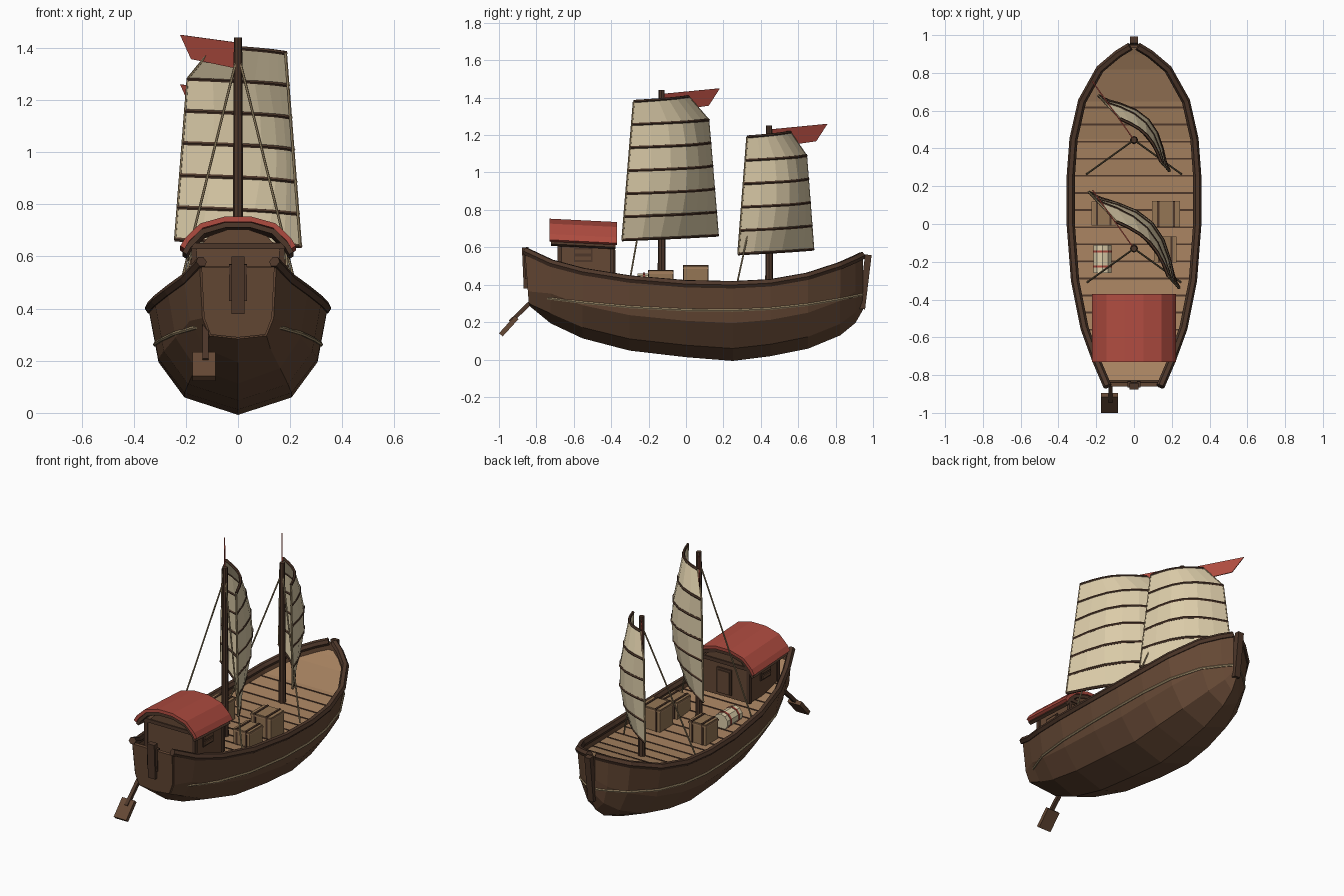
import bpy, bmesh, math
from mathutils import Vector

if "Cube" in bpy.data.objects:
    bpy.data.objects.remove(bpy.data.objects["Cube"])

def material(name, r, g, b):
    m = bpy.data.materials.new(name)
    m.diffuse_color = (r, g, b, 1)
    m.use_nodes = True
    m.node_tree.nodes["Principled BSDF"].inputs["Base Color"].default_value = m.diffuse_color
    return m

HULL = material("hull_brown", .13, .065, .035)
DARK = material("dark_wood", .075, .038, .023)
DECK = material("deck_tan", .38, .22, .115)
CRATE = material("crate_tan", .30, .18, .09)
ROPE = material("rope", .36, .27, .15)
CLOTH = material("sail_cloth", .72, .61, .40)
RED = material("red", .42, .07, .05)

def mesh(name, verts, faces, mat, thick=0):
    me = bpy.data.meshes.new(name)
    me.from_pydata([tuple(v) for v in verts], [], faces)
    bm = bmesh.new()
    bm.from_mesh(me)
    bmesh.ops.remove_doubles(bm, verts=bm.verts, dist=1e-5)
    bmesh.ops.recalc_face_normals(bm, faces=bm.faces)
    bm.to_mesh(me)
    bm.free()
    ob = bpy.data.objects.new(name, me)
    bpy.context.collection.objects.link(ob)
    me.materials.append(mat)
    if thick:
        s = ob.modifiers.new("thickness", 'SOLIDIFY')
        s.thickness, s.offset = thick, 0
    return ob

def grid(name, rows, mat, thick=0):
    n = len(rows[0])
    faces = [(i*n+j, i*n+j+1, (i+1)*n+j+1, (i+1)*n+j)
             for i in range(len(rows)-1) for j in range(n-1)]
    return mesh(name, [p for r in rows for p in r], faces, mat, thick)

def tube(name, pts, r, mat, res=1):
    cu = bpy.data.curves.new(name, 'CURVE')
    cu.dimensions, cu.bevel_depth, cu.bevel_resolution, cu.use_fill_caps = '3D', r, res, True
    sp = cu.splines.new('POLY')
    sp.points.add(len(pts)-1)
    for p, q in zip(sp.points, pts):
        p.co = (*q, 1)
    tmp = bpy.data.objects.new(name, cu)
    me = bpy.data.meshes.new_from_object(tmp)
    bpy.data.objects.remove(tmp)
    ob = bpy.data.objects.new(name, me)
    bpy.context.collection.objects.link(ob)
    me.materials.clear()
    me.materials.append(mat)
    me.polygons.foreach_set("use_smooth", [False]*len(me.polygons))
    return ob

def box(name, c, size, mat):
    v = [(c[0]+x*size[0]/2, c[1]+y*size[1]/2, c[2]+z*size[2]/2)
         for x in (-1, 1) for y in (-1, 1) for z in (-1, 1)]
    return mesh(name, v, [(0,1,3,2), (4,6,7,5), (0,4,5,1), (2,3,7,6), (0,2,6,4), (1,5,7,3)], mat)

def beam(name, a, b, wide, deep, mat):
    a, b = Vector(a), Vector(b)
    ob = box(name, (0, 0, 0), (wide, deep, (b-a).length), mat)
    ob.location = (a+b)/2
    ob.rotation_euler.x = -math.atan2(b.y-a.y, b.z-a.z)
    return ob

def cone(name, base, r1, r2, h, mat, n=8):
    bpy.ops.mesh.primitive_cone_add(vertices=n, radius1=r1, radius2=r2, depth=h,
                                    location=(base[0], base[1], base[2]+h/2))
    ob = bpy.context.object
    ob.name = name
    ob.data.materials.append(mat)
    return ob

# hull stations: y, half width, sheer height, keel height
ST = [(-.83, .14, .56, .29), (-.72, .20, .51, .20), (-.55, .262, .465, .12),
      (-.3, .312, .425, .055), (0, .335, .40, .02), (.25, .335, .395, 0),
      (.45, .32, .405, .025), (.65, .275, .44, .065), (.82, .18, .495, .135),
      (.90, .085, .53, .20), (.94, .02, .55, .27)]

def at(y):
    for a, b in zip(ST, ST[1:]):
        if y <= b[0]:
            t = (y-a[0])/(b[0]-a[0])
            return [a[i]+(b[i]-a[i])*t for i in (1, 2, 3)]
    return list(ST[-1][1:])

def section(y, w, s, k, stern=False):
    half = [(.75, .04), (.93, .28), (1, 1)] if stern else [(.6, .165), (.89, .5), (1, 1)]
    pts = [(-f, t) for f, t in half[::-1]] + [(0, 0)] + half
    return [(f*w, y-(.02*t if stern else 0), k+(s-k)*t) for f, t in pts]

rows = [section(*s, stern=i == 0) for i, s in enumerate(ST)]
grid("hull", rows, HULL, .015)
mesh("transom", rows[0], [tuple(range(7))], HULL, .02)
mesh("bow_plate", rows[-1], [tuple(range(7))], HULL, .015)

# deck and plank seams
grid("deck", [[(-w*.97, y, s-.045), (w*.97, y, s-.045)] for y, w, s, k in ST], DECK, .01)
for i in range(15):
    y = -.65+i*.0905
    w, s, _ = at(y)
    box("plank_seam", (0, y, s-.04), (w*1.9, .009, .006), DARK)

# rails and rope wales on both sides
for sx in (-1, 1):
    tube("rail", [(sx*w, y-(.03 if i == 0 else 0), s+.005+(.015 if i == 0 else 0))
                  for i, (y, w, s, k) in enumerate(ST)], .022, DARK)
    wale = []
    for y, w, s, k in ST:
        z = .262 + (.085*((y-.2)/.74)**2 if y > .2 else .08*((y-.2)/1.03)**2)
        t = (z-k)/(s-k)
        f = .89+.11*(t-.5)/.5 if t > .5 else .6+.29*(t-.165)/.335
        wale.append((sx*(w*f+.008), y, z))
    tube("wale", wale, .008, ROPE)

# stem and stern posts
beam("stem_post", (0, .94, .27), (0, .975, .56), .04, .035, DARK)
beam("stern_post", (0, -.85, .38), (0, -.86, .60), .05, .035, DARK)
for sx in (-1, 1):
    beam("stern_cheek", (sx*.025, -.845, .43), (sx*.025, -.85, .57), .02, .03, DARK)

# steering oar
beam("oar_shaft", (-.125, -.79, .345), (-.125, -.94, .20), .022, .022, DARK)
beam("oar_blade", (-.13, -.905, .225), (-.13, -.99, .132), .088, .026, HULL)

# cabin
box("cabin", (0, -.535, .535), (.34, .29, .23), HULL)
for x in (-.168, .168):
    for y in (-.675, -.395):
        box("cabin_post", (x, y, .535), (.022, .022, .23), DARK)
    box("window", (x*1.02, -.55, .56), (.012, .10, .075), DARK)
    for z in (-.018, .018):
        box("window_slat", (x*1.06, -.55, .56+z), (.012, .085, .02), HULL)
for y in (-.682, -.388):
    box("cabin_beam", (0, y, .64), (.36, .02, .022), DARK)
box("door", (0, -.386, .52), (.10, .012, .16), DARK)
box("door_panel", (0, -.381, .515), (.078, .01, .14), HULL)
arc = [(-.213, .625), (-.195, .655), (-.14, .708), (-.05, .733),
       (.05, .733), (.14, .708), (.195, .655), (.213, .625)]
grid("cabin_roof", [[(x, y, z+d) for x, z in arc] for y, d in ((-.73, .01), (-.37, -.008))], RED, .02)
grid("roof_lining", [[(x*.96, y, z-.022+d) for x, z in arc]
                     for y, d in ((-.722, .01), (-.378, -.008))], DARK, .02)
mesh("gables", [(x*.8, y, max(z-.03, .62)) for y in (-.68, -.39) for x, z in arc],
     [tuple(range(8)), tuple(range(8, 16))], HULL, .01)

# crates with straps, and a lying barrel
for x, y, sx, sy, top in ((.17, .052, .14, .13, .50), (-.16, .055, .12, .12, .49),
                          (.165, -.135, .11, .13, .475)):
    h = top-.35
    box("crate", (x, y, .35+h/2), (sx, sy, h), CRATE)
    for d in (-.3, .3):
        box("crate_strap", (x+d*sx, y, .352+h/2), (.012, sy+.008, h+.004), DARK)
    box("crate_lid", (x, y, top-.012), (sx+.008, sy+.008, .01), DECK)
bar = cone("barrel", (-.167, -.185, .335), .05, .05, .15, CLOTH, 10)
bar.rotation_euler.x = math.pi/2
for d in (-.04, .04):
    hoop = cone("barrel_hoop", (-.167, -.185+d, .405), .053, .053, .012, RED, 10)
    hoop.rotation_euler.x = math.pi/2

# masts, battened sails, pennants and stays
S, N = Vector((.685, -.728, 0)), Vector((.728, .685, 0))

def rig(name, my, top, cy, half, z0, z1, nb, bulge):
    cone(name+"_mast", (0, my, .34), .022, .016, top-.34, DARK)
    def point(u, v):
        lo, hi = -half*(1-.24*v), half*(1-.24*v)
        if v > .99:
            lo = -half*.38
        s = lo+(hi-lo)*u
        b = bulge*math.sin(math.pi*u)*(.4+.6*math.sin(math.pi*v))
        return Vector((0, cy, z0+(z1-z0)*v+.025*(1-u))) + S*s + N*b
    rows = [[point(u/6, i/nb) for u in range(7)] for i in range(nb+1)]
    grid(name+"_sail", rows, CLOTH, .008)
    for r in rows:
        tube(name+"_batten", r, .009, DARK)
    for e in (0, -1):
        tube(name+"_bolt_rope", [r[e] for r in rows], .006, ROPE)
    mesh(name+"_pennant", [(0, my, top-.02), (-.22, my+.31, top+.01),
                           (-.178, my+.25, top-.083), (0, my, top-.12)], [(0, 1, 2, 3)], RED, .006)
    for sx in (-1, 1):
        x, y = sx*.25, my-.18
        tube(name+"_stay", [(0, my, top-.06), (x, y, .37)], .005, ROPE)

rig("main", -.13, 1.44, -.085, .35, .64, 1.38, 6, .13)
rig("fore", .445, 1.25, .48, .275, .565, 1.19, 5, .105)
